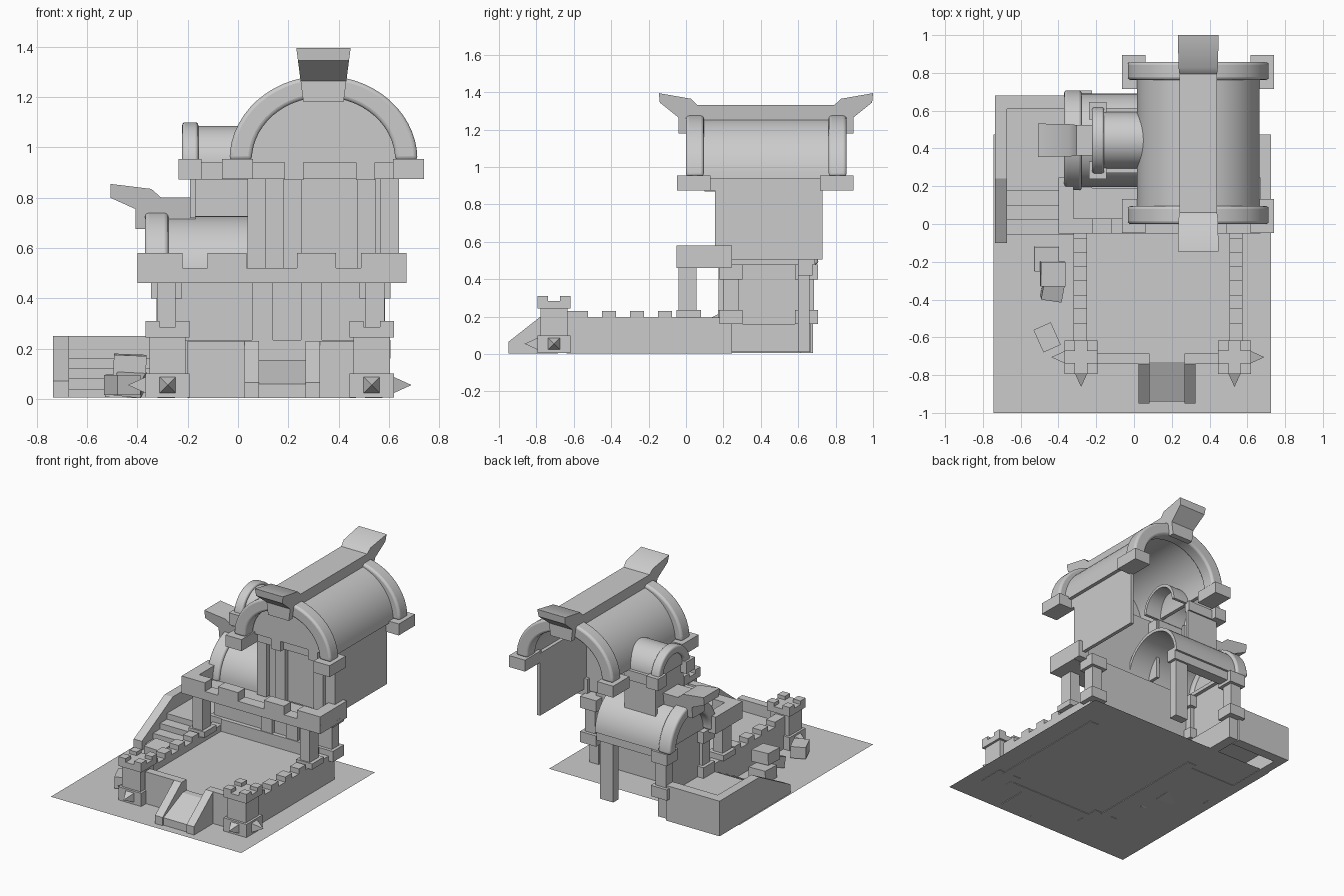
import bpy, bmesh, math
from mathutils import Matrix, Euler

cube = bpy.data.objects.get("Cube")
if cube:
    bpy.data.objects.remove(cube, do_unlink=True)

stone = bpy.data.materials.new("grey_stone")
stone.use_nodes = True
GREY = (0.6, 0.6, 0.6, 1)
stone.diffuse_color = GREY
stone.node_tree.nodes["Principled BSDF"].inputs["Base Color"].default_value = GREY


def finish(name, bm, smooth=False):
    bmesh.ops.recalc_face_normals(bm, faces=bm.faces)
    me = bpy.data.meshes.new(name)
    bm.to_mesh(me)
    bm.free()
    me.materials.append(stone)
    if smooth:
        me.shade_smooth()
        me.set_sharp_from_angle(angle=math.radians(35))
    ob = bpy.data.objects.new(name, me)
    bpy.context.collection.objects.link(ob)
    return ob


def boxes(name, *spans):
    """One object made of boxes given as (x0, x1, y0, y1, z0, z1)."""
    bm = bmesh.new()
    for x0, x1, y0, y1, z0, z1 in spans:
        m = Matrix.Translation(((x0 + x1) / 2, (y0 + y1) / 2, (z0 + z1) / 2))
        m = m @ Matrix.Diagonal((x1 - x0, y1 - y0, z1 - z0, 1))
        bmesh.ops.create_cube(bm, size=1, matrix=m)
    return finish(name, bm)


def sheet(name, x0, x1, y0, y1, z):
    bm = bmesh.new()
    bm.faces.new([bm.verts.new(v) for v in ((x0, y0, z), (x1, y0, z), (x1, y1, z), (x0, y1, z))])
    ob = finish(name, bm)
    if ob.data.polygons[0].normal.z < 0:
        ob.data.flip_normals()


def around(x, y, r, z0, z1):
    return (x - r, x + r, y - r, y + r, z0, z1)


def prism(name, axis, pts, ends, smooth=False):
    """Extrude a (u, z) outline along an axis; ends(z) gives the two limits."""
    bm = bmesh.new()
    rings = []
    for k in (0, 1):
        rings.append([bm.verts.new((ends(z)[k], u, z) if axis == "x" else (u, ends(z)[k], z))
                      for u, z in pts])
    n = len(pts)
    bm.faces.new(rings[0])
    bm.faces.new(rings[1])
    for i in range(n):
        j = (i + 1) % n
        bm.faces.new((rings[0][i], rings[0][j], rings[1][j], rings[1][i]))
    return finish(name, bm, smooth)


def arc(c, z, r, h, n=28):
    return [(c + r * math.cos(math.pi * i / n), z + h * math.sin(math.pi * i / n))
            for i in range(n + 1)]


def vault(name, axis, c, z, outer, inner, a, b, round_edge=0):
    pts = arc(c, z, *outer) + arc(c, z, *inner)[::-1]
    ob = prism(name, axis, pts, lambda _: (a, b), True)
    if round_edge:
        mod = ob.modifiers.new("rounded_rim", "BEVEL")
        mod.width, mod.segments, mod.angle_limit = round_edge, 3, math.radians(40)


def gable(name, axis, c, z, size, a, b):
    prism(name, axis, arc(c, z, *size), lambda _: (a, b))


# Ground and courtyard floor
sheet("ground", -.745, .725, -1, .475, .008)
sheet("courtyard_floor", -.29, .55, -.71, .2, .15)

LEFT, RIGHT, MID = -.285, .54, .1275

# Courtyard side walls with merlons
for side, x in (("right", LEFT), ("left", RIGHT)):
    parts = [(x - .035, x + .035, -.64, .245, .004, .195)]
    parts += [(x - .035, x + .035, y, y + .075, .195, .23)
              for y in (-.6 + .15 * i for i in range(4))]
    parts.append((x - .035, x + .035, -.65, -.575, .195, .23))
    boxes(side + "_courtyard_wall", *parts)

# Front wall, ramp and its sloping cheeks
boxes("front_wall", (-.2, .03, -.74, -.685, .004, .23), (.32, .47, -.74, -.685, .004, .23))
for side, x in (("right", .025), ("left", .268)):
    prism(side + "_ramp_cheek", "x",
          [(-.95, .004), (-.95, .065), (-.74, .23), (-.685, .23), (-.685, .004)],
          lambda z, x=x: (x, x + .058))
prism("ramp", "x", [(-.94, .004), (-.94, .06), (-.73, .155), (-.685, .155), (-.685, .004)],
      lambda z: (.083, .268))


# Corner towers with battlements and spikes
def spike(name, x, y, dx, dy):
    bm = bmesh.new()
    rot = Matrix.Rotation(math.atan2(dy, dx), 4, "Z") @ Matrix.Rotation(math.pi / 2, 4, "Y")
    m = Matrix.Translation((x + dx * .035, y + dy * .035, .055)) @ rot
    m = m @ Matrix.Rotation(math.pi / 4, 4, "Z")
    bmesh.ops.create_cone(bm, cap_ends=True, segments=4, radius1=.045, radius2=0,
                          depth=.07, matrix=m)
    finish(name, bm)


for side, x, s in (("right", -.28, -1), ("left", .532, 1)):
    y = -.705
    parts = [around(x, y, .088, .005, .1), around(x, y, .072, .1, .25),
             around(x, y, .088, .245, .285)]
    parts += [around(x + i * .06, y + j * .06, .028, .285, .31) for i in (-1, 1) for j in (-1, 1)]
    boxes(side + "_tower", *parts)
    spike(side + "_tower_side_spike", x + s * .088, y, s, 0)
    spike(side + "_tower_front_spike", x, y - .088, 0, -1)

# Lower facade, carrying the balcony
boxes("facade_plinth", (-.25, .5, .17, .24, .01, .235))
boxes("lower_facade", (-.28, .53, .2, .235, .15, .5))
boxes("facade_pilasters", *[(x, x + .085, .175, .21, .15, .47) for x in (.055, .25)])


def column(name, x, y):
    boxes(name, around(x, y, .062, .16, .235), around(x, y, .04, .235, .4),
          around(x, y, .062, .4, .48))


for side, x in (("right", LEFT), ("left", RIGHT + .005)):
    column(side + "_front_column", x, .24)
    boxes(side + "_balcony_column", (x - .062, x + .062, -.05, .08, .195, .235),
          (x - .037, x + .037, -.04, .055, .235, .47))

# Side wing, open at the back
column("right_back_column", LEFT, .645)
boxes("wing_side_wall", (-.3, -.275, .24, .64, .155, .48), (-.32, -.25, .245, .665, .01, .16))
boxes("wing_back_leg", (.1, .2, .6, .66, .01, .43))
boxes("wing_eaves", (-.31, .22, .6, .675, .42, .505), (-.31, -.25, .24, .675, .48, .505))

# Balcony with crenellated parapet
parts = [(-.4, .67, -.05, .19, .46, .485), (-.4, .67, -.05, .03, .46, .52)]
for s in (-1, 1):
    for a, b, back in ((.355, .535, .03), (.1, .255, .03), (.455, .535, .245)):
        x0, x1 = sorted((MID + s * a + .007, MID + s * b + .007))
        parts.append((x0, x1, -.05, back, .462, .58))
boxes("balcony", *parts)

# Upper storey, open at the back
boxes("upper_facade", (.04, .635, .19, .22, .49, .96))
boxes("upper_pilasters", *[(x, x + .073, .155, .2, .49, .9) for x in (.037, .18, .473, .567)])
boxes("upper_left_wall", (.615, .64, .155, .73, .505, .94))
boxes("upper_right_wall", (.037, .06, .2, .3, .505, .94))
boxes("lintel", (.04, .64, .13, .2, .875, .955),
      (.185, .26, .1, .2, .87, .955), (.47, .545, .1, .2, .87, .955))

# Main roof
CX, CZ = .34, .94
vault("main_roof", "y", CX, CZ, (.325, .325), (.3, .3), .08, .78)
gable("front_gable", "y", CX, CZ, (.31, .31), .1, .13)
for end, y in (("front", 0), ("back", .763)):
    vault(end + "_roof_arch", "y", CX, CZ + .01, (.374, .335), (.285, .25), y, y + .095, .015)
    boxes(end + "_arch_feet", *[(x - .062, x + .062, y - .047, y + .132, .875, .955)
                                for x in (CX - .342, CX + .338)])

# Lower side wing roof, facing the right
WY = .443
vault("wing_roof", "x", WY, .48, (.247, .247), (.225, .225), -.3, .22)
vault("wing_roof_arch", "x", WY, .48, (.265, .27), (.19, .195), -.37, -.277, .015)
gable("wing_gable", "x", WY, .48, (.23, .23), -.31, -.29)

# Upper dormer, facing the right
vault("dormer_roof", "x", WY, .93, (.15, .155), (.13, .135), -.17, .16)
vault("dormer_arch", "x", WY, .93, (.177, .17), (.12, .115), -.222, -.158, .012)
gable("dormer_gable", "x", WY, .93, (.135, .14), -.2, -.18)
boxes("dormer_walls", (-.19, .05, .585, .605, .6, .94), (-.19, -.17, .3, .605, .72, .94))
boxes("dormer_feet", *[(-.237, -.145, y - .047, y + .047, .872, .955) for y in (.285, .6)])
boxes("dormer_eaves", (-.16, .05, .27, .31, .872, .94), (-.16, .05, .575, .615, .872, .94))

# Flared ridge beams
half = [(-.145, 1.395), (.027, 1.365), (.06, 1.333)]
under = [(.06, 1.25), (0, 1.25), (0, 1.18), (-.04, 1.18), (-.04, 1.265), (-.14, 1.345)]
mirror = lambda pts: [(.855 - y, z) for y, z in reversed(pts)]
spread = lambda z: .08 + (z - 1.18) * .13
prism("main_ridge", "x", half + mirror(half) + mirror(under) + under,
      lambda z: (CX - spread(z), CX + spread(z)), True)
flare = lambda z: .065 + max(0, z - .675) * .13
prism("wing_ridge", "y",
      [(-.508, .855), (-.345, .835), (-.305, .8), (-.17, .8), (-.17, .7), (-.365, .7),
       (-.365, .675), (-.408, .675), (-.408, .755), (-.508, .8)],
      lambda z: (WY - flare(z), WY + flare(z)), True)

# Side stairs with parapet
prism("stair_cheek", "x", [(.68, .005), (.68, .25), (.24, .25), (-.1, .07), (-.1, .005)],
      lambda z: (-.735, -.672))
boxes("stair_back_wall", (-.7, -.32, .61, .68, .005, .25))
boxes("stairs", (-.68, -.31, .175, .62, .12, .16),
      *[(-.68, -.31, -.055 + .077 * i, .2, .005, .04 + .04 * i) for i in range(3)])

# Loose stone blocks
for i, (loc, size, rot) in enumerate((
        ((-.463, -.185, .05), (.13, .13, .085), (.04, .03, 0)),
        ((-.43, -.265, .135), (.13, .13, .08), (.04, .04, 0)),
        ((-.43, -.345, .06), (.11, .11, .075), (.3, .1, -.15)),
        ((-.46, -.6, .055), (.1, .13, .08), (0, 0, .42)))):
    bm = bmesh.new()
    m = Matrix.Translation(loc) @ Euler(rot).to_matrix().to_4x4() @ Matrix.Diagonal((*size, 1))
    bmesh.ops.create_cube(bm, size=1, matrix=m)
    finish(f"stone_block_{i + 1}", bm)
